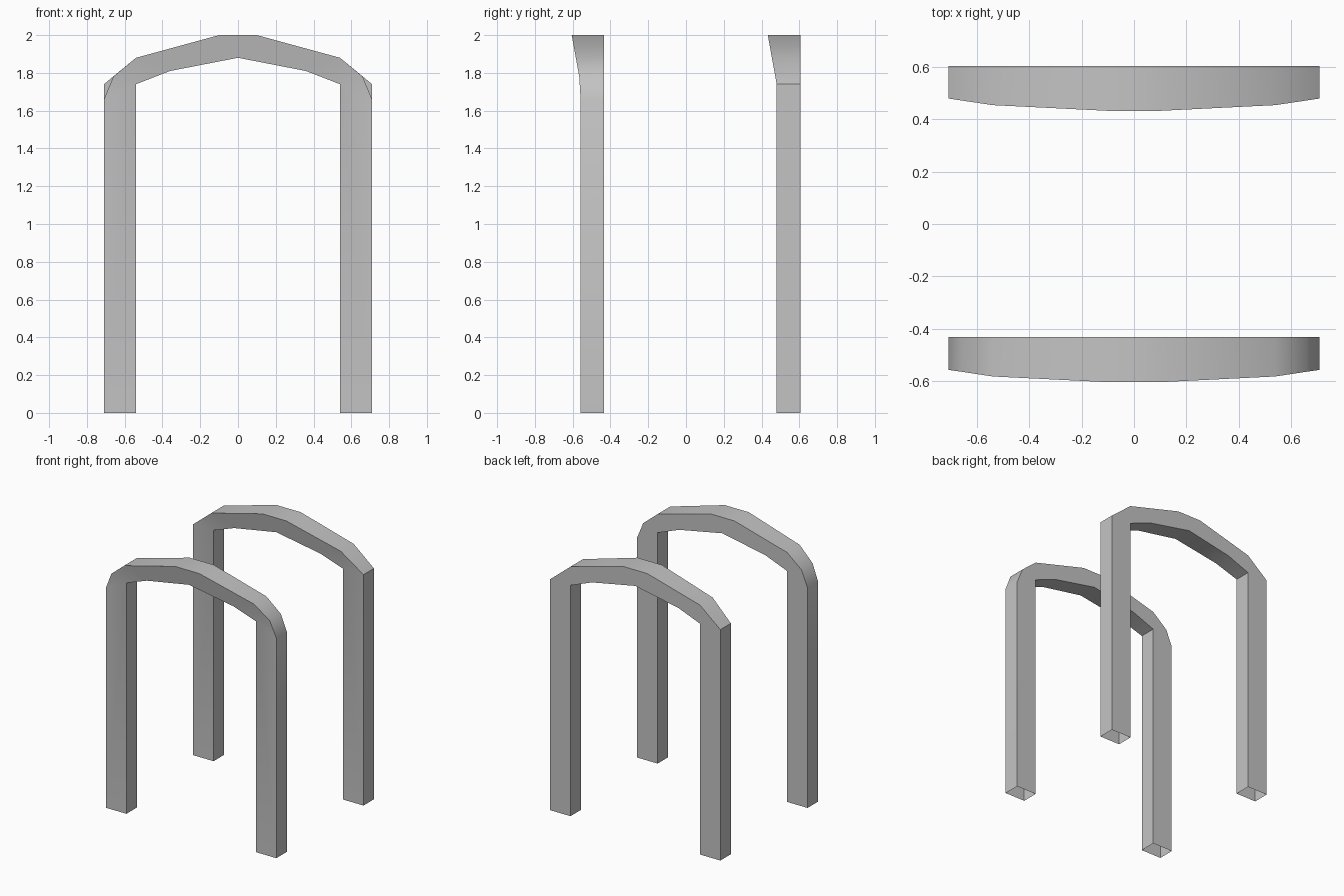
import bpy
import bmesh

cube = bpy.data.objects.get("Cube")
if cube:
    bpy.data.objects.remove(cube, do_unlink=True)

grey = bpy.data.materials.new("plain_grey")
grey.use_nodes = True
colour = (0.55, 0.55, 0.55, 1)
grey.diffuse_color = colour
grey.node_tree.nodes["Principled BSDF"].inputs["Base Color"].default_value = colour


def depth(z):
    """Legs are even; the crown leans forward as it rises."""
    return 0.125 + 0.047 * max(0, (z - 1.74) / 0.26)


def arch(name, back_y, shoulder):
    # Half outline: foot, shoulder points, then the crown
    outer = [(0.71, 0)] + shoulder + [(0.54, 1.88), (0.1, 2), (0, 2)]
    inner = [(0.54, 0), (0.54, 1.74), (0.36, 1.81), (0, 1.88)]
    bm = bmesh.new()

    def rail(points):
        return [(bm.verts.new((x, back_y - depth(z), z)),
                 bm.verts.new((x, back_y, z))) for x, z in points]

    out, inn = rail(outer), rail(inner)

    # Outer and inner skins
    for side in (out, inn):
        for a, b in zip(side, side[1:]):
            bm.faces.new((a[0], b[0], b[1], a[1]))

    # Front and back: leg panel, then a strip stitching outline to soffit
    k = len(shoulder)
    for f in (0, 1):
        o = [p[f] for p in out]
        i = [p[f] for p in inn]
        bm.faces.new((o[0], o[1], i[1], i[0]))
        for n in range(1, k + 1):
            bm.faces.new((o[n], o[n + 1], i[1]))
        for n in (1, 2):
            bm.faces.new((o[k + n], i[n + 1], i[n]))
            bm.faces.new((o[k + n], o[k + n + 1], i[n + 1]))

    bmesh.ops.recalc_face_normals(bm, faces=bm.faces)
    mesh = bpy.data.meshes.new(name)
    bm.to_mesh(mesh)
    bm.free()
    mesh.materials.append(grey)
    obj = bpy.data.objects.new(name, mesh)
    bpy.context.collection.objects.link(obj)
    mirror = obj.modifiers.new("mirror_halves", 'MIRROR')
    mirror.use_clip = True

    bpy.ops.object.select_all(action='DESELECT')
    obj.select_set(True)
    bpy.context.view_layer.objects.active = obj
    bpy.ops.object.shade_smooth_by_angle(angle=0.54)
    return obj


# Front arch has rounded shoulders, back arch has a single bevel
arch("front_arch", -0.433, [(0.71, 1.66), (0.66, 1.78)])
arch("back_arch", 0.605, [(0.71, 1.74)])
